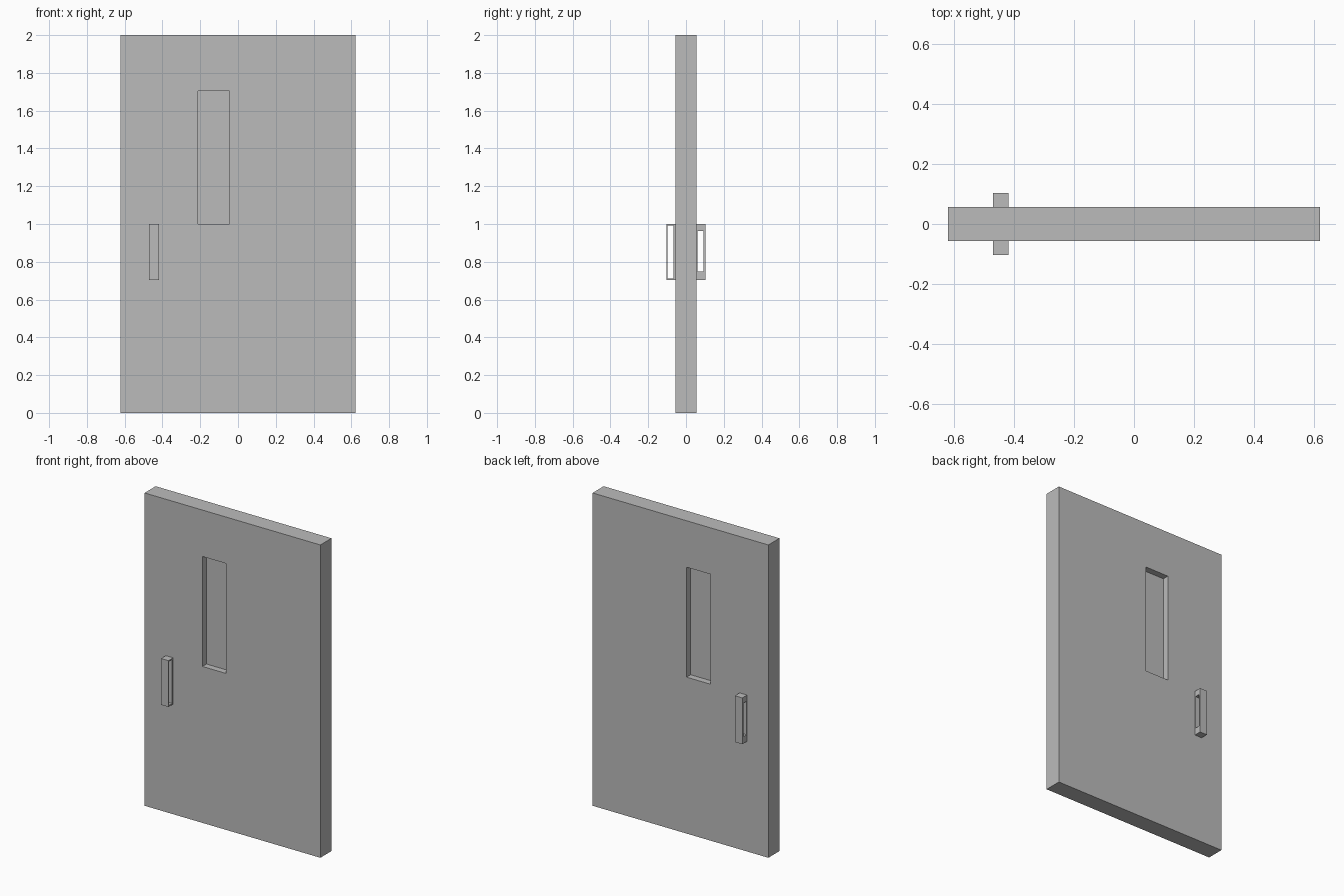
import bpy

if "Cube" in bpy.data.objects:
    bpy.data.objects.remove(bpy.data.objects["Cube"])

grey = bpy.data.materials.new("door_grey")
grey.diffuse_color = (0.5, 0.5, 0.5, 1)
grey.use_nodes = True
grey.node_tree.nodes["Principled BSDF"].inputs["Base Color"].default_value = grey.diffuse_color


def frame(name, outer, inner, depth, axis):
    """Rectangular frame: (a0, a1, z0, z1) outline and opening, extruded over depth.
    axis 'y' lays the outline in xz, axis 'x' lays it in yz."""
    def ring(r, d):
        a0, a1, z0, z1 = r
        pts = [(a0, z0), (a1, z0), (a1, z1), (a0, z1)]
        return [(a, d, z) if axis == 'y' else (d, a, z) for a, z in pts]
    verts = []
    for d in depth:
        verts += ring(outer, d) + ring(inner, d)
    faces = []
    for i in range(4):
        j = (i + 1) % 4
        quads = [(i, j, 4 + j, 4 + i), (8 + i, 12 + i, 12 + j, 8 + j),
                 (i, 8 + i, 8 + j, j), (4 + i, 4 + j, 12 + j, 12 + i)]
        faces += quads if axis == 'y' else [q[::-1] for q in quads]
    mesh = bpy.data.meshes.new(name)
    mesh.from_pydata(verts, [], faces)
    mesh.materials.append(grey)
    obj = bpy.data.objects.new(name, mesh)
    bpy.context.collection.objects.link(obj)
    return obj


# Door slab with a window opening
T = 0.056
frame("door_slab", (-0.622, 0.622, 0, 2), (-0.212, -0.044, 1.0, 1.703), (-T, T), 'y')

# Recessed window pane
bpy.ops.mesh.primitive_cube_add(size=1, location=(-0.128, 0, 1.3515))
pane = bpy.context.object
pane.name = "window_pane"
pane.scale = (0.168, 0.03, 0.703)
pane.data.materials.append(grey)

# Pull handles, front with a thin frame and back with a thicker one
HX = (-0.471, -0.419)
frame("front_handle", (-0.104, -T, 0.704, 1.0), (-0.097, -0.066, 0.712, 0.993), HX, 'x')
frame("back_handle", (T, 0.104, 0.704, 1.0), (0.061, 0.093, 0.748, 0.962), HX, 'x')
